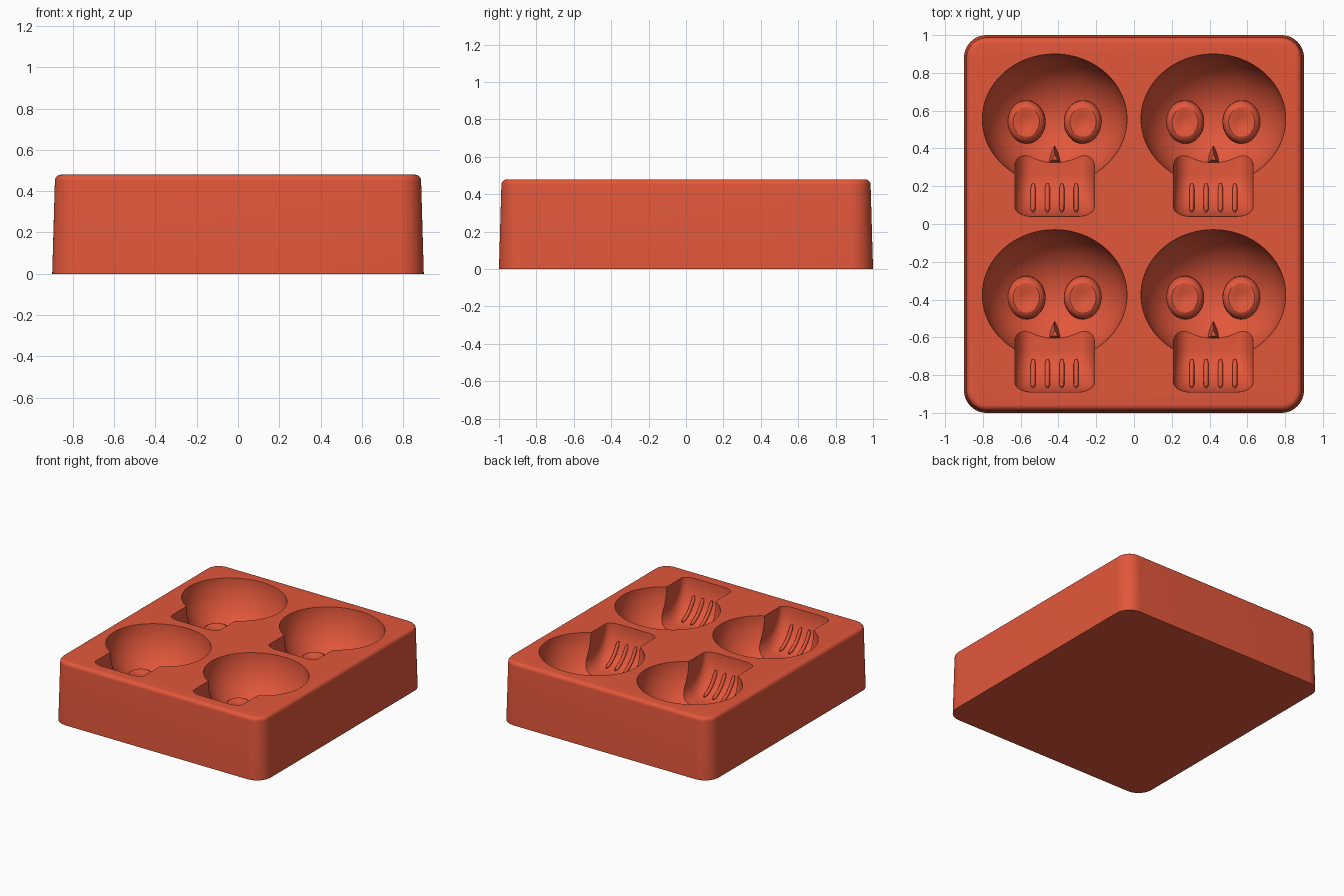
import bpy
import bmesh
from math import sin, cos, pi, sqrt, radians

if "Cube" in bpy.data.objects:
    bpy.data.objects.remove(bpy.data.objects["Cube"], do_unlink=True)

TOP = 0.48
CENTRES = [(x, y) for x in (-0.42, 0.42) for y in (-0.375, 0.555)]
RX, RY, DEPTH = 0.383, 0.345, 0.38           # cranium radii
JAW_W, JAW_FRONT, JAW_DEPTH = 0.21, -0.515, 0.28

red = bpy.data.materials.new("terracotta_red")
red.use_nodes = True
red.diffuse_color = (0.76, 0.095, 0.043, 1)
red.node_tree.nodes["Principled BSDF"].inputs["Base Color"].default_value = red.diffuse_color


def loft(bm, rings):
    """Skin a closed solid through rings of equal point count."""
    loops = [[bm.verts.new(p) for p in ring] for ring in rings]
    for a, b in zip(loops, loops[1:]):
        for i in range(len(a)):
            j = (i + 1) % len(a)
            bm.faces.new((a[i], a[j], b[j], b[i]))
    bm.faces.new(loops[0][::-1])
    bm.faces.new(loops[-1])


def finish(bm, name):
    bmesh.ops.recalc_face_normals(bm, faces=bm.faces)
    mesh = bpy.data.meshes.new(name)
    bm.to_mesh(mesh)
    bm.free()
    mesh.materials.append(red)
    obj = bpy.data.objects.new(name, mesh)
    bpy.context.collection.objects.link(obj)
    return obj


def smooth(obj):
    bpy.ops.object.select_all(action="DESELECT")
    obj.select_set(True)
    bpy.context.view_layer.objects.active = obj
    bpy.ops.object.shade_smooth_by_angle(angle=radians(32))


def rounded_rect(hx, hy, r, z, steps=12):
    ring = []
    for q, (sx, sy) in enumerate(((1, 1), (-1, 1), (-1, -1), (1, -1))):
        for i in range(steps + 1):
            a = (q + i / steps) * pi / 2
            ring.append((sx * (hx - r) + r * cos(a), sy * (hy - r) + r * sin(a), z))
    return ring


# Tapered block with rounded corners and a soft top edge
bm = bmesh.new()
sections = [(0, 0), (0.45, 0.013)]
sections += [(0.45 + 0.03 * sin(a), 0.013 + 0.03 * (1 - cos(a)))
             for a in (i * pi / 12 for i in range(1, 7))]
loft(bm, [rounded_rect(0.9 - d, 1 - d, 0.12 - d, z) for z, d in sections])
block = finish(bm, "mould_block")


# Cranium hollows
bm = bmesh.new()
for cx, cy in CENTRES:
    made = bmesh.ops.create_uvsphere(bm, u_segments=96, v_segments=48, radius=1)["verts"]
    bmesh.ops.scale(bm, vec=(RX, RY, DEPTH), verts=made)
    bmesh.ops.translate(bm, vec=(cx, cy, TOP + 0.003), verts=made)
cranium_cutter = finish(bm, "cranium_cutter")


def jaw_curve(k, steps=14):
    """Front wall of the jaw from the rim down to its floor, shrunk by k."""
    front, depth = JAW_FRONT + 0.05 * k, JAW_DEPTH - 0.11 * k
    run = 0.22 - 0.05 * k
    return [(front + run * (1 - cos(a)), TOP - depth * sin(a))
            for a in (i * pi / 2 / steps for i in range(steps + 1))]


# Jaw hollows, rounded toward both sides
SIDE = 0.09
stations = [-JAW_W + SIDE * (1 - cos(i * pi / 20)) for i in range(11)]
stations += [-x for x in reversed(stations)]
bm = bmesh.new()
for cx, cy in CENTRES:
    rings = []
    for x in stations:
        t = max(0, (abs(x) - JAW_W + SIDE) / SIDE)
        k = 1 - sqrt(max(0, 1 - t * t))
        prof = jaw_curve(k)
        prof = ([(prof[0][0], TOP + 0.1)] + prof
                + [(-0.12, prof[-1][1]), (-0.12, TOP + 0.1)])
        rings.append([(cx + x, cy + y, z) for y, z in prof])
    loft(bm, rings)
jaw_cutter = finish(bm, "jaw_cutter")

# Carve the hollows
for cutter in (cranium_cutter, jaw_cutter):
    cutter.hide_render = True
    mod = block.modifiers.new("carve", "BOOLEAN")
    mod.operation = "DIFFERENCE"
    mod.solver = "EXACT"
    mod.object = cutter
    bpy.context.view_layer.objects.active = block
    bpy.ops.object.modifier_apply(modifier=mod.name)
    bpy.data.objects.remove(cutter, do_unlink=True)
smooth(block)


# Eye bumps: low domes with a slight dimple (radius factor, depth below the rim)
EYE = [(1, 0.44), (1, 0.32), (0.98, 0.295), (0.92, 0.275), (0.82, 0.26),
       (0.68, 0.252), (0.5, 0.254), (0.3, 0.262), (0.1, 0.266)]
bm = bmesh.new()
for cx, cy in CENTRES:
    for side in (-1, 1):
        loft(bm, [[(cx + side * 0.15 + 0.102 * r * cos(a), cy - 0.015 + 0.115 * r * sin(a), TOP - d)
                   for a in (i * pi / 20 for i in range(40))] for r, d in EYE])
smooth(finish(bm, "eye_bumps"))

# Nose bumps: three-sided tapered pegs
bm = bmesh.new()
for cx, cy in CENTRES:
    rings = []
    for s, d in ((1, 0.42), (1, 0.32), (0.3, 0.25)):
        tri = ((-0.05, -0.04), (0.05, -0.04), (0, 0.065))
        rings.append([(cx + x * s, cy - 0.205 + y * s, TOP - d) for x, y in tri])
    loft(bm, rings)
smooth(finish(bm, "nose_bumps"))

# Tooth ridges: round bars following the jaw wall
bm = bmesh.new()
for cx, cy in CENTRES:
    for n in range(4):
        x = cx - 0.114 + n * 0.076
        path = jaw_curve(0)[4:13]
        rings = []
        for i, (y, z) in enumerate(path):
            y0, z0 = path[max(i - 1, 0)]
            y1, z1 = path[min(i + 1, len(path) - 1)]
            size = sqrt((y1 - y0) ** 2 + (z1 - z0) ** 2)
            ny, nz = (z0 - z1) / size, (y1 - y0) / size
            r = 0.007 if i in (0, len(path) - 1) else 0.013
            rings.append([(x + r * cos(a), cy + y + ny * (0.006 + r * sin(a)),
                           z + nz * (0.006 + r * sin(a)))
                          for a in (j * pi / 6 for j in range(12))])
        loft(bm, rings)
smooth(finish(bm, "tooth_ridges"))
